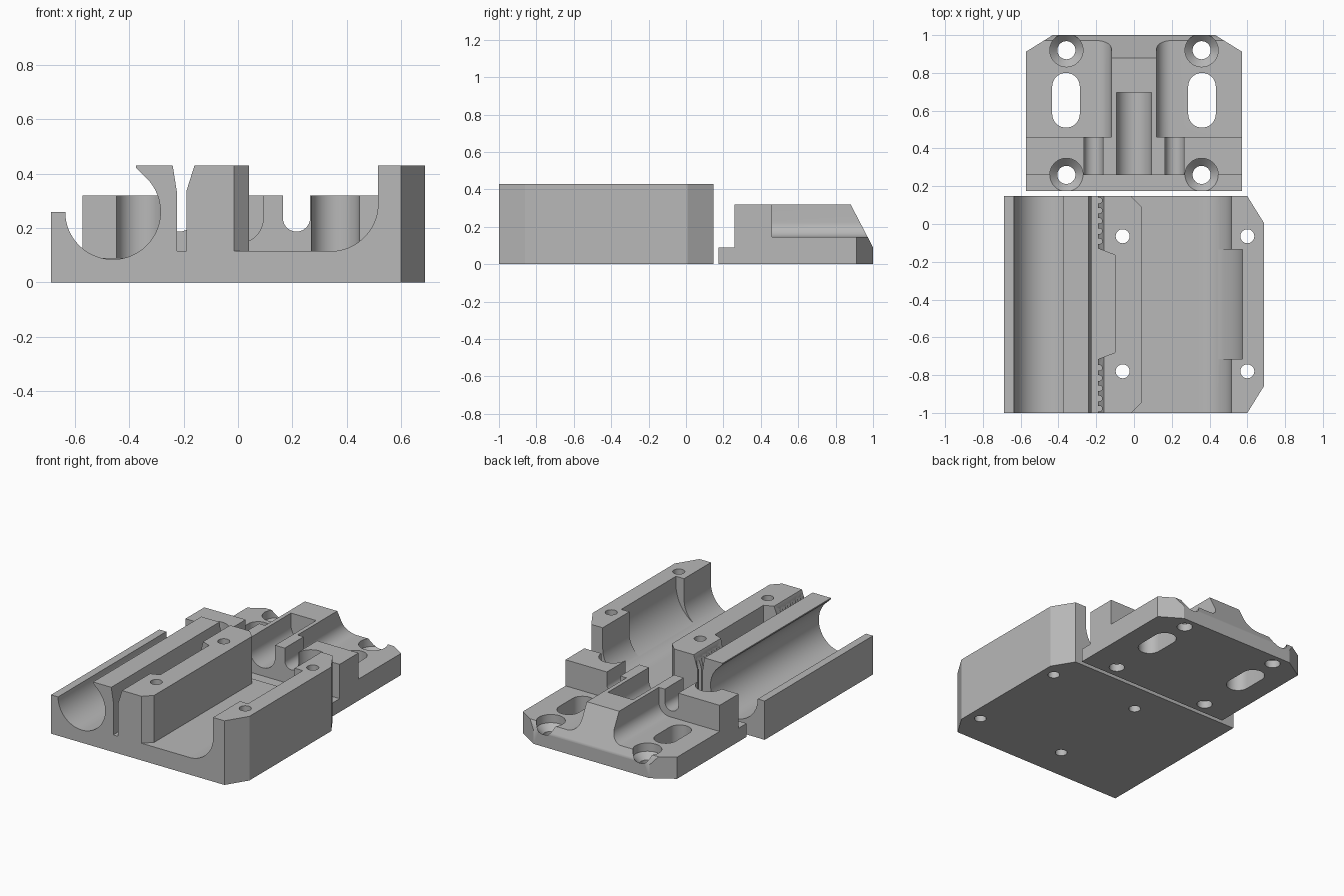
import bpy, bmesh
from math import sin, cos, radians, tau
from mathutils import Vector

if "Cube" in bpy.data.objects:
    bpy.data.objects.remove(bpy.data.objects["Cube"], do_unlink=True)

grey = bpy.data.materials.new("plain grey")
grey.use_nodes = True
grey.diffuse_color = (0.48, 0.48, 0.48, 1)
grey.node_tree.nodes["Principled BSDF"].inputs["Base Color"].default_value = (0.48, 0.48, 0.48, 1)


def arc(cx, cy, r, a0, a1, n=20):
    return [(cx + r * cos(radians(a0 + (a1 - a0) * i / n)),
             cy + r * sin(radians(a0 + (a1 - a0) * i / n))) for i in range(n + 1)]


def to_object(name, bm):
    bmesh.ops.recalc_face_normals(bm, faces=bm.faces)
    mesh = bpy.data.meshes.new(name)
    bm.to_mesh(mesh)
    bm.free()
    mesh.materials.append(grey)
    obj = bpy.data.objects.new(name, mesh)
    bpy.context.collection.objects.link(obj)
    return obj


def prism(name, points, axis, lo, hi):
    """Extrude a closed outline along one axis."""
    place = {"X": lambda u, v, t: (t, u, v),
             "Y": lambda u, v, t: (u, t, v),
             "Z": lambda u, v, t: (u, v, t)}[axis]
    bm = bmesh.new()
    face = bm.faces.new([bm.verts.new(place(u, v, lo)) for u, v in points])
    moved = bmesh.ops.extrude_face_region(bm, geom=[face])["geom"]
    shift = Vector(place(0, 0, hi - lo))
    bmesh.ops.translate(bm, vec=shift, verts=[g for g in moved if isinstance(g, bmesh.types.BMVert)])
    return to_object(name, bm)


def lathe(name, x, y, profile):
    """Solid of revolution about a vertical axis, from (radius, z) pairs."""
    n = 32
    bm = bmesh.new()
    rings = [[bm.verts.new((x + r * cos(tau * i / n), y + r * sin(tau * i / n), z))
              for i in range(n)] for r, z in profile]
    for a, b in zip(rings, rings[1:]):
        for i in range(n):
            j = (i + 1) % n
            bm.faces.new((a[i], a[j], b[j], b[i]))
    bm.faces.new(rings[0])
    bm.faces.new(rings[-1])
    return to_object(name, bm)


def cut(target, cutter):
    mod = target.modifiers.new("cut", "BOOLEAN")
    mod.operation = "DIFFERENCE"
    mod.solver = "EXACT"
    mod.object = cutter
    bpy.context.view_layer.objects.active = target
    bpy.ops.object.modifier_apply(modifier=mod.name)
    bpy.data.objects.remove(cutter, do_unlink=True)


def finish(obj):
    bpy.ops.object.select_all(action="DESELECT")
    obj.select_set(True)
    bpy.context.view_layer.objects.active = obj
    bpy.ops.object.shade_smooth_by_angle(angle=radians(30))


# Main block: round bearing trough, belt slot, centre rib, wide channel
floor, top = 0.115, 0.43
outline = [(-0.687, 0), (-0.687, 0.26)]
outline += arc(-0.46, 0.26, 0.175, 180, 405, 48)
outline += [(-0.375, 0.422), (-0.375, top), (-0.24, top), (-0.225, 0.335), (-0.225, floor),
            (-0.19, floor), (-0.19, 0.335), (-0.16, top), (0.04, top), (0.04, floor)]
outline += arc(0.34, 0.29, 0.175, -90, 0)
outline += [(0.515, top), (0.687, top), (0.687, 0)]
block = prism("main_block", outline, "Y", -1, 0.147)

# Corner chamfers on the rib and on the outer wall, front and back
mid = -0.4265
for s in (-1, 1):
    end = mid + s * 0.5735
    rib = [(-0.015, end), (-0.015, end + s * 0.1), (0.1, end + s * 0.1),
           (0.1, end - s * 0.11), (0.04, end - s * 0.055)]
    cut(block, prism("rib_chamfer", rib, "Z", floor, 0.6))
    wall = [(0.6, end), (0.6, end + s * 0.1), (0.8, end + s * 0.1),
            (0.8, end - s * 0.325), (0.687, end - s * 0.14)]
    cut(block, prism("wall_chamfer", wall, "Z", -0.1, 0.6))

# Clamp pocket and belt teeth beside the slot
pocket = [(-0.21, -0.13), (-0.19, -0.13), (-0.1, -0.165), (-0.1, -0.68), (-0.19, -0.715), (-0.21, -0.715)]
cut(block, prism("clamp_pocket", pocket, "Z", floor, 0.6))
for s in (-1, 1):
    for i in range(5):
        y = mid + s * (0.335 + 0.054 * i)
        gap = [(-0.21, y - 0.015), (-0.21, y + 0.015)] + arc(-0.183, y, 0.015, 90, -90, 8)
        cut(block, prism("tooth_gap", gap, "Z", floor, 0.6))

# Wider curved recess in the channel wall
recess = arc(0.315, 0.375, 0.26, -90, 0, 24) + [(0.575, 0.6), (0.315, 0.6)]
cut(block, prism("channel_recess", recess, "Y", -0.715, -0.135))

# Vertical screw holes
for x in (-0.06, 0.6):
    for y in (-0.78, -0.065):
        cut(block, lathe("screw_hole", x, y, [(0.037, -0.1), (0.037, 0.6)]))
finish(block)

# Rear plate: side profile with front step and sloped back
side = [(0.175, 0), (0.175, 0.09), (0.26, 0.09), (0.26, 0.32),
        (0.88, 0.32), (1, 0.09), (1, 0)]
plate = prism("rear_plate", side, "X", -0.572, 0.572)

for s in (-1, 1):
    # Lowered shoulder with a fillet against the centre ridge
    shoulder = [(0.12, 0.5)] + arc(0.2, 0.225, 0.08, 180, 270, 12) + [(0.8, 0.145), (0.8, 0.5)]
    cut(plate, prism("shoulder", [(s * u, v) for u, v in shoulder], "Y", 0.46, 1.2))
    # Back corner chamfer
    corner = [(0.43, 1), (0.43, 1.2), (0.8, 1.2), (0.8, 0.767), (0.572, 0.912)]
    cut(plate, prism("corner", [(s * u, v) for u, v in corner], "Z", -0.1, 0.6))
    # Small round-bottomed groove
    groove = arc(s * 0.215, 0.237, 0.05, 180, 360, 16)
    groove += [(s * 0.215 + 0.05, 0.5), (s * 0.215 - 0.05, 0.5)]
    cut(plate, prism("groove", groove, "Y", 0.2, 0.5))
    # Adjustment slot
    slot = arc(s * 0.36, 0.727, 0.073, 0, 180) + arc(s * 0.36, 0.583, 0.073, 180, 360)
    cut(plate, prism("slot", slot, "Z", -0.1, 0.6))
    # Countersunk screw holes
    for y in (0.26, 0.92):
        cut(plate, lathe("countersink", s * 0.358, y,
                         [(0.048, -0.1), (0.048, 0.05), (0.088, 0.09), (0.088, 0.6)]))

# Centre round-bottomed channel
channel = arc(0, 0.237, 0.093, 180, 360, 24) + [(0.093, 0.5), (-0.093, 0.5)]
cut(plate, prism("centre_channel", channel, "Y", 0.2, 0.695))
finish(plate)
